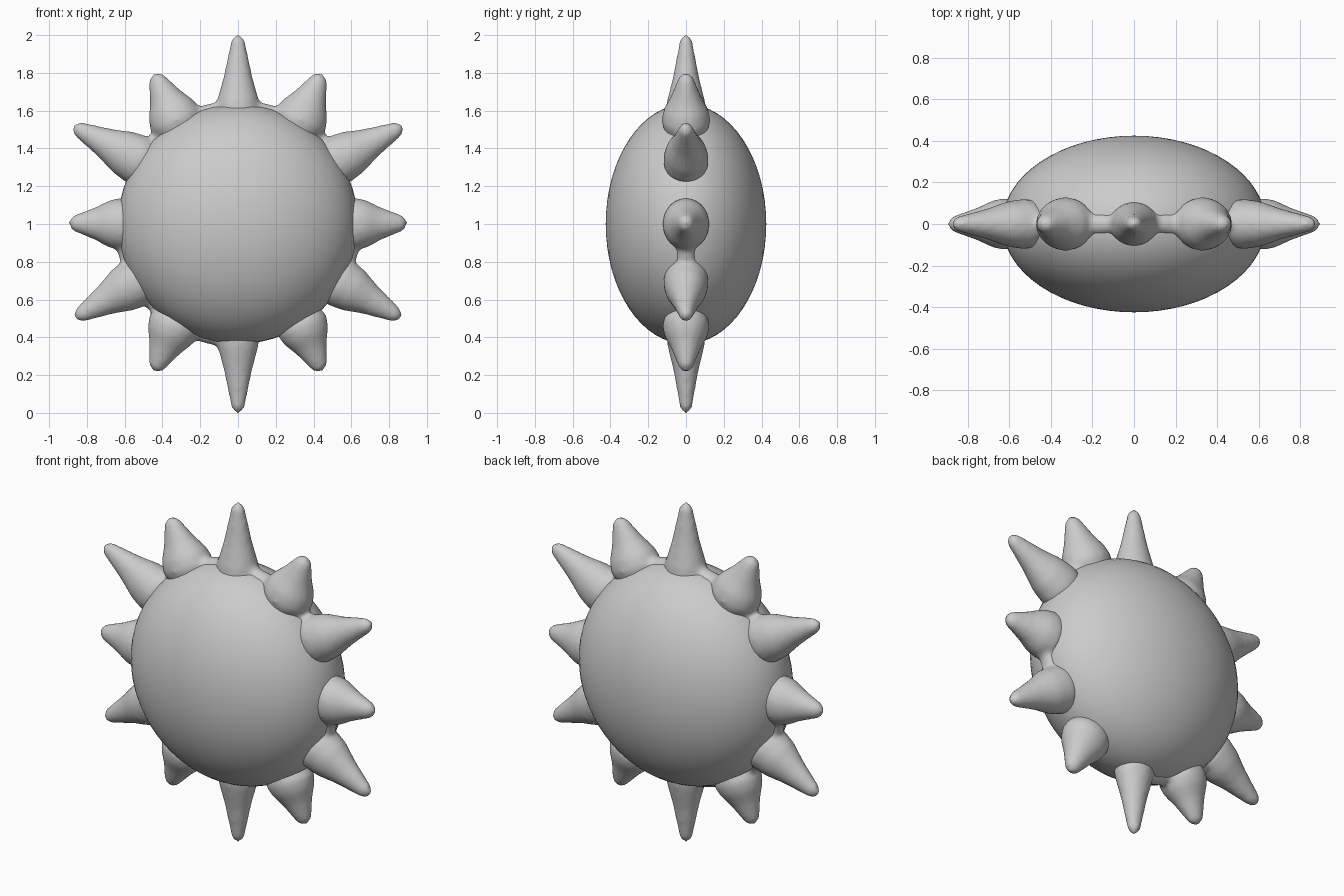
import bpy, bmesh, math
from mathutils import Vector, Matrix

cube = bpy.data.objects.get("Cube")
if cube:
    bpy.data.objects.remove(cube, do_unlink=True)

GREY = (0.6, 0.6, 0.6, 1)
mat = bpy.data.materials.new("plain grey")
mat.use_nodes = True
mat.diffuse_color = GREY
mat.node_tree.nodes["Principled BSDF"].inputs["Base Color"].default_value = GREY

CENTRE = Vector((0, 0, 1))


def make_object(name, bm):
    mesh = bpy.data.meshes.new(name)
    bmesh.ops.recalc_face_normals(bm, faces=bm.faces)
    bm.to_mesh(mesh)
    bm.free()
    mesh.materials.append(mat)
    mesh.shade_smooth()
    obj = bpy.data.objects.new(name, mesh)
    bpy.context.collection.objects.link(obj)
    return obj


# Flattened round body
bm = bmesh.new()
bmesh.ops.create_uvsphere(bm, u_segments=64, v_segments=32, radius=1)
bmesh.ops.rotate(bm, verts=bm.verts, matrix=Matrix.Rotation(math.pi / 2, 3, 'X'))
bmesh.ops.scale(bm, verts=bm.verts, vec=(0.635, 0.425, 0.635))
bmesh.ops.translate(bm, verts=bm.verts, vec=CENTRE)
make_object("body", bm)

# Ray profile: fraction of the length, fraction of the base radius
PROFILE = [(-0.5, 0.5), (-0.2, 0.9), (0, 1), (0.22, 0.9), (0.5, 0.62),
           (0.75, 0.43), (0.93, 0.3), (0.98, 0.2)]
SIDES = 20


def add_ray(bm, base, tip, radius):
    """Lathe a blunt, bulging cone from base to tip."""
    base, tip = (Vector((p[0], 0, p[1])) for p in (base, tip))
    axis = tip - base
    side = axis.normalized().cross(Vector((0, 1, 0)))
    rings = []
    for along, wide in PROFILE:
        ring = []
        for i in range(SIDES):
            a = math.tau * i / SIDES
            offset = side * math.cos(a) + Vector((0, 0.9 * math.sin(a), 0))
            ring.append(bm.verts.new(base + axis * along + offset * radius * wide))
        rings.append(ring)
    for low, high in zip(rings, rings[1:]):
        for i in range(SIDES):
            j = (i + 1) % SIDES
            bm.faces.new((low[i], low[j], high[j], high[i]))
    bm.faces.new(rings[0])
    top = bm.verts.new(tip + axis.normalized() * 0.01)
    for i in range(SIDES):
        bm.faces.new((rings[-1][i], rings[-1][(i + 1) % SIDES], top))


def add_bridge(bm, degrees):
    """Slim web on the rim that joins two neighbouring rays."""
    turn = Matrix.Rotation(-math.radians(degrees), 4, 'Y')
    place = Matrix.Translation(CENTRE) @ turn @ Matrix.Translation((0.605, 0, 0))
    bmesh.ops.create_icosphere(bm, subdivisions=3, radius=1,
                               matrix=place @ Matrix.Diagonal((0.05, 0.055, 0.15, 1)))


# Ring of rays: base (x, z), tip (x, z), base radius
bm = bmesh.new()
add_ray(bm, (0, 1.55), (0, 2.0), 0.125)
add_ray(bm, (0, 0.45), (0, 0.0), 0.12)
RIGHT_HAND = [((0.33, 1.55), (0.44, 1.79), 0.145), ((0.53, 1.34), (0.87, 1.515), 0.135),
              ((0.62, 1.0), (0.89, 1.005), 0.14), ((0.54, 0.69), (0.86, 0.505), 0.135),
              ((0.34, 0.46), (0.44, 0.225), 0.14)]
for sign in (-1, 1):
    for base, tip, radius in RIGHT_HAND:
        add_ray(bm, (sign * base[0], base[1]), (sign * tip[0], tip[1]), radius)
for degrees in (-15, 47, 74, 106, 133, 195, 225, 254):
    add_bridge(bm, degrees)
rays = make_object("rays", bm)

# Melt the rays and webs into one soft surface
remesh = rays.modifiers.new("melt", 'REMESH')
remesh.mode = 'VOXEL'
remesh.voxel_size = 0.016
remesh.use_smooth_shade = True
smooth = rays.modifiers.new("soften", 'SMOOTH')
smooth.factor = 0.5
smooth.iterations = 5
